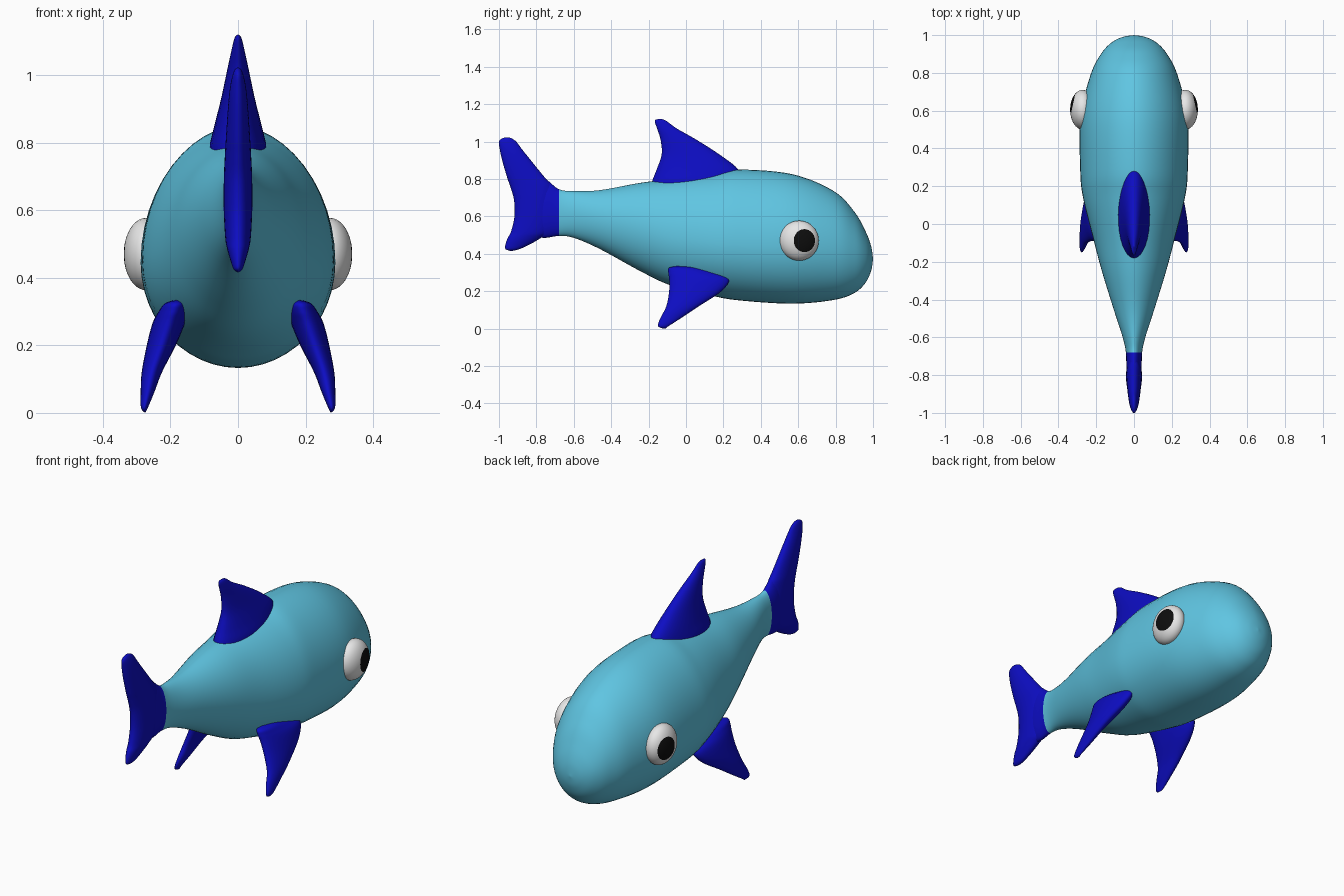
import bpy, bmesh, math
from mathutils import Matrix, Vector

if "Cube" in bpy.data.objects:
    bpy.data.objects.remove(bpy.data.objects["Cube"])


def material(name, rgb):
    m = bpy.data.materials.new(name)
    m.diffuse_color = (*rgb, 1)
    m.use_nodes = True
    m.node_tree.nodes["Principled BSDF"].inputs["Base Color"].default_value = m.diffuse_color
    return m


AQUA = material("aqua skin", (0.115, 0.56, 0.76))
BLUE = material("deep blue", (0.004, 0.004, 0.55))
WHITE = material("eye white", (0.8, 0.8, 0.8))
BLACK = material("pupil black", (0.004, 0.004, 0.004))


def smooth_rows(rows, steps):
    """Catmull-Rom interpolation of all values between key rows."""
    out = []
    for i in range(len(rows) - 1):
        p0, p1 = rows[max(i - 1, 0)], rows[i]
        p2, p3 = rows[i + 1], rows[min(i + 2, len(rows) - 1)]
        for s in range(steps):
            t = s / steps
            out.append([0.5 * (2 * b + (c - a) * t + (2 * a - 5 * b + 4 * c - d) * t * t
                               + (3 * b - a - 3 * c + d) * t ** 3)
                        for a, b, c, d in zip(p0, p1, p2, p3)])
    return out + [list(rows[-1])]


def finish(bm, name, mats, rule=None):
    bmesh.ops.remove_doubles(bm, verts=bm.verts, dist=1e-5)
    bmesh.ops.recalc_face_normals(bm, faces=bm.faces)
    for f in bm.faces:
        f.smooth = True
        if rule:
            f.material_index = int(rule(f.calc_center_median()))
    me = bpy.data.meshes.new(name)
    bm.to_mesh(me)
    bm.free()
    for m in mats:
        me.materials.append(m)
    ob = bpy.data.objects.new(name, me)
    bpy.context.collection.objects.link(ob)
    return ob


def loft(name, rings, mats, rule=None):
    bm = bmesh.new()
    loops = [[bm.verts.new(p) for p in r] for r in rings]
    n = len(loops[0])
    for a, b in zip(loops, loops[1:]):
        for j in range(n):
            k = (j + 1) % n
            bm.faces.new((a[j], a[k], b[k], b[j]))
    bm.faces.new(loops[0])
    bm.faces.new(loops[-1])
    return finish(bm, name, mats, rule)


# Body: y, top z, bottom z, widest z, half width
body_rows = [
    (-.86, .78, .50, .64, .03), (-.76, .80, .485, .62, .04), (-.68, .745, .495, .62, .043),
    (-.60, .735, .485, .61, .06), (-.46, .74, .425, .585, .105), (-.25, .778, .31, .54, .17),
    (-.08, .80, .23, .49, .215), (.14, .83, .175, .46, .27), (.29, .85, .15, .45, .285),
    (.57, .825, .133, .44, .283), (.79, .735, .153, .42, .23), (.90, .625, .19, .40, .175),
    (.96, .52, .245, .385, .12), (.99, .44, .31, .375, .06), (1.0, .37, .37, .37, 0)]


def body_ring(y, top, bot, zc, w, n=48):
    ring = []
    for j in range(n):
        c, s = math.cos(math.tau * j / n), math.sin(math.tau * j / n)
        x = math.copysign(abs(c) ** (1.1 if s > 0 else 1), c)
        ring.append((w * x, y, zc + s * ((top - zc) if s > 0 else (zc - bot))))
    return ring


loft("body", [body_ring(*r) for r in smooth_rows(body_rows, 6)],
     [AQUA, BLUE], lambda c: c.y < -.68)


# Fins: rows of z, back y, front y, half thickness, centre x
def fin(name, rows, side=1, n=32):
    rings = []
    for z, yb, yf, h, xc in smooth_rows(rows, 5):
        rings.append([(side * xc + h * math.sin(math.tau * j / n),
                       (yb + yf) / 2 + (yf - yb) / 2 * math.cos(math.tau * j / n), z)
                      for j in range(n)])
    return loft(name, rings, [BLUE])


fin("tail_fin", [
    (.415, -.94, -.93, 0, 0), (.425, -.965, -.89, .013, 0), (.45, -.965, -.835, .022, 0),
    (.485, -.953, -.775, .032, 0), (.52, -.935, -.73, .038, 0), (.60, -.917, -.70, .042, 0),
    (.69, -.92, -.70, .042, 0), (.76, -.94, -.715, .039, 0), (.81, -.957, -.757, .036, 0),
    (.90, -.983, -.83, .03, 0), (.96, -.996, -.878, .024, 0), (1.0, -1.0, -.908, .016, 0),
    (1.018, -.98, -.935, .008, 0), (1.022, -.96, -.955, 0, 0)])

fin("dorsal_fin", [
    (.74, -.19, .28, .085, 0), (.79, -.18, .285, .084, 0), (.85, -.157, .28, .07, 0),
    (.93, -.13, .18, .05, 0), (1.01, -.136, .055, .033, 0), (1.07, -.155, -.05, .02, 0),
    (1.11, -.167, -.105, .01, 0), (1.12, -.15, -.13, 0, 0)])

side_rows = [
    (.335, -.04, .03, 0, .18), (.325, -.09, .07, .03, .185), (.30, -.095, .16, .043, .192),
    (.265, -.09, .23, .048, .205), (.20, -.09, .19, .043, .227), (.12, -.105, .07, .03, .255),
    (.06, -.135, -.02, .02, .268), (.015, -.15, -.09, .01, .277), (0, -.125, -.11, 0, .275)]


# Eyes: flattened spheres whose pole points at the pupil, pupil faces coloured by angle
def eye(name, side):
    look = Vector((side * math.cos(math.radians(19)), math.sin(math.radians(19)), 0))
    bm = bmesh.new()
    bmesh.ops.create_uvsphere(bm, u_segments=40, v_segments=36, radius=1,
                              matrix=look.to_track_quat('Z', 'Y').to_matrix().to_4x4())
    ob = finish(bm, name, [WHITE, BLACK],
                lambda c: look.angle(c) < math.radians(35))
    ob.data.transform(Matrix.Translation((side * .272, .605, .47))
                      @ Matrix.Diagonal((.066, .105, .107, 1)))


for label, s in (("right", 1), ("left", -1)):
    fin(label + "_side_fin", side_rows, s)
    eye(label + "_eye", s)
